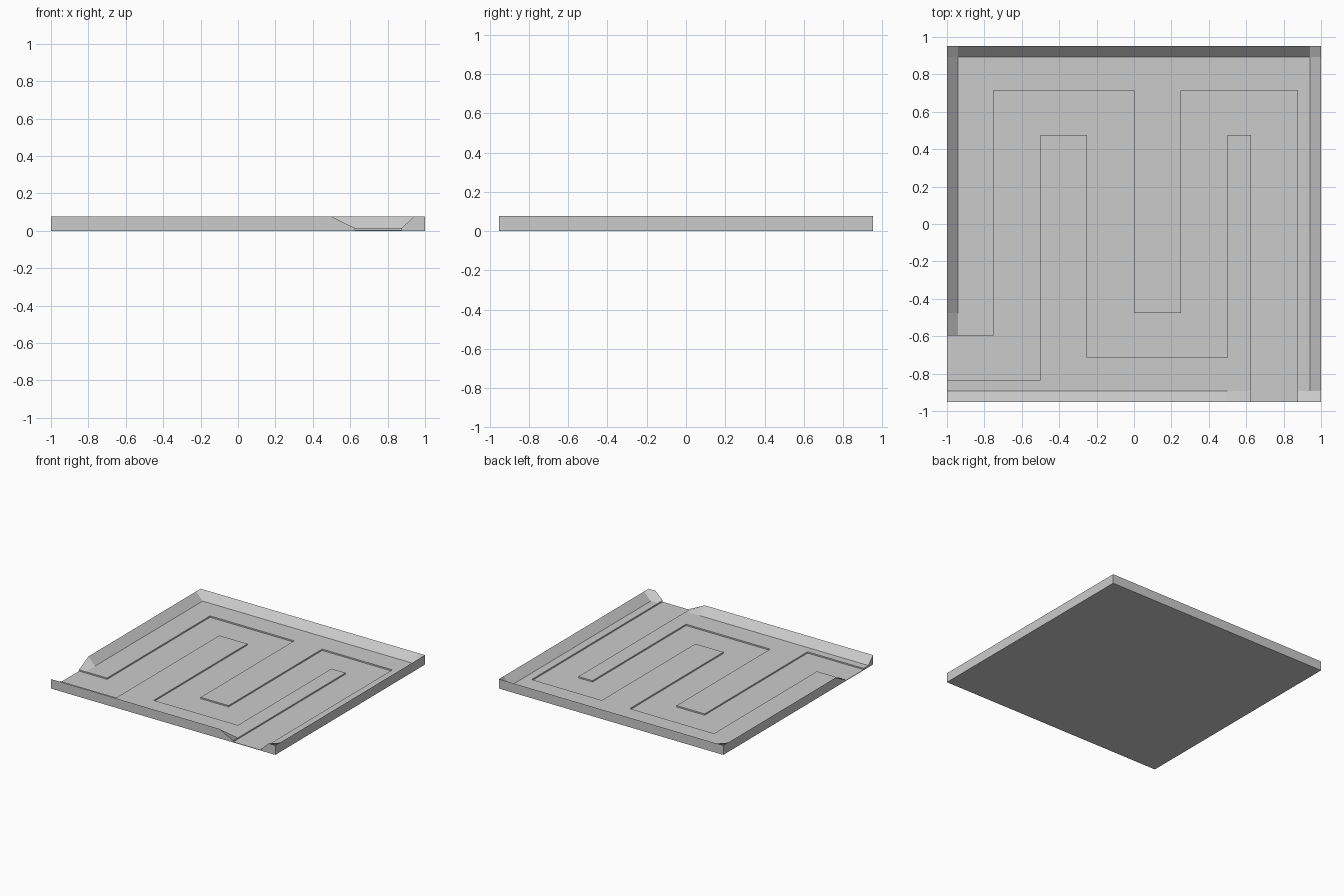
import bpy
import bmesh

cube = bpy.data.objects.get("Cube")
if cube:
    bpy.data.objects.remove(cube)

# Key levels and half depth of the tile
HALF = 0.953
GROUND, TOP, PATH = 0.015, 0.076, 0.004
CELL = HALF / 8


def row(n):
    """Depth of a grid row, counted in sixteenths from the back."""
    return HALF - n * CELL


# Grid lines
xs = [-1, -0.94, -0.75, -0.5, -0.25, 0, 0.25, 0.5, 0.625, 0.875, 0.94, 1]
ys = [row(n) for n in (16, 15.5, 15, 14, 13, 12, 4, 2, 0.5, 0)]

# Winding path as rectangles: x from, x to, row from, row to
path = [
    (-1, -0.5, 13, 15),
    (-0.75, -0.5, 2, 15),
    (-0.75, 0, 2, 4),
    (-0.25, 0, 2, 14),
    (-0.25, 0.5, 12, 14),
    (0.25, 0.5, 2, 14),
    (0.25, 0.875, 2, 4),
    (0.625, 0.875, 2, 16),
]


def on_path(x, y):
    return any(a < x < b and row(d) < y < row(c) for a, b, c, d in path)


def rim_height(i, j):
    """Raised on the outer edge, except at the two path openings."""
    x, y = xs[i], ys[j]
    raised = i == len(xs) - 1 or j == len(ys) - 1
    raised |= j == 0 and (x <= 0.5 or x >= 0.94)
    raised |= i == 0 and y > row(12.5)
    return TOP if raised else GROUND


def cell_height(ci, cj, i, j):
    """Height of grid corner (i, j) as seen from cell (ci, cj)."""
    if not (0 <= ci < len(xs) - 1 and 0 <= cj < len(ys) - 1):
        return 0
    if on_path((xs[ci] + xs[ci + 1]) / 2, (ys[cj] + ys[cj + 1]) / 2):
        return PATH
    return rim_height(i, j)


bm = bmesh.new()
verts = {}


def add_face(points):
    loop = []
    for i, j, z in points:
        key = (i, j, round(z, 4))
        if key not in verts:
            verts[key] = bm.verts.new((xs[i], ys[j], z))
        if verts[key] not in loop:
            loop.append(verts[key])
    if len(loop) > 2:
        bm.faces.new(loop)


def add_step(cell_a, cell_b, p, q):
    """Upright face between two neighbouring cells along edge p-q."""
    add_face([(*p, cell_height(*cell_a, *p)), (*q, cell_height(*cell_a, *q)),
              (*q, cell_height(*cell_b, *q)), (*p, cell_height(*cell_b, *p))])


# Ground, path floor, sloped rim and underside
for i in range(len(xs) - 1):
    for j in range(len(ys) - 1):
        corners = [(i, j), (i + 1, j), (i + 1, j + 1), (i, j + 1)]
        add_face([(*c, cell_height(i, j, *c)) for c in corners])
        add_face([(*c, 0) for c in reversed(corners)])

# Path banks and outer sides
for i in range(len(xs)):
    for j in range(len(ys)):
        if j < len(ys) - 1:
            add_step((i - 1, j), (i, j), (i, j), (i, j + 1))
        if i < len(xs) - 1:
            add_step((i, j - 1), (i, j), (i, j), (i + 1, j))

# Merge flat areas into clean faces
bmesh.ops.recalc_face_normals(bm, faces=bm.faces[:])
bmesh.ops.dissolve_limit(bm, angle_limit=0.01, verts=bm.verts[:], edges=bm.edges[:])

mesh = bpy.data.meshes.new("path_tile")
bm.to_mesh(mesh)
bm.free()
tile = bpy.data.objects.new("path_tile", mesh)
bpy.context.collection.objects.link(tile)

# Plain grey
grey = bpy.data.materials.new("light_grey")
grey.use_nodes = True
color = (0.6, 0.6, 0.6, 1)
grey.diffuse_color = color
grey.node_tree.nodes["Principled BSDF"].inputs["Base Color"].default_value = color
mesh.materials.append(grey)
